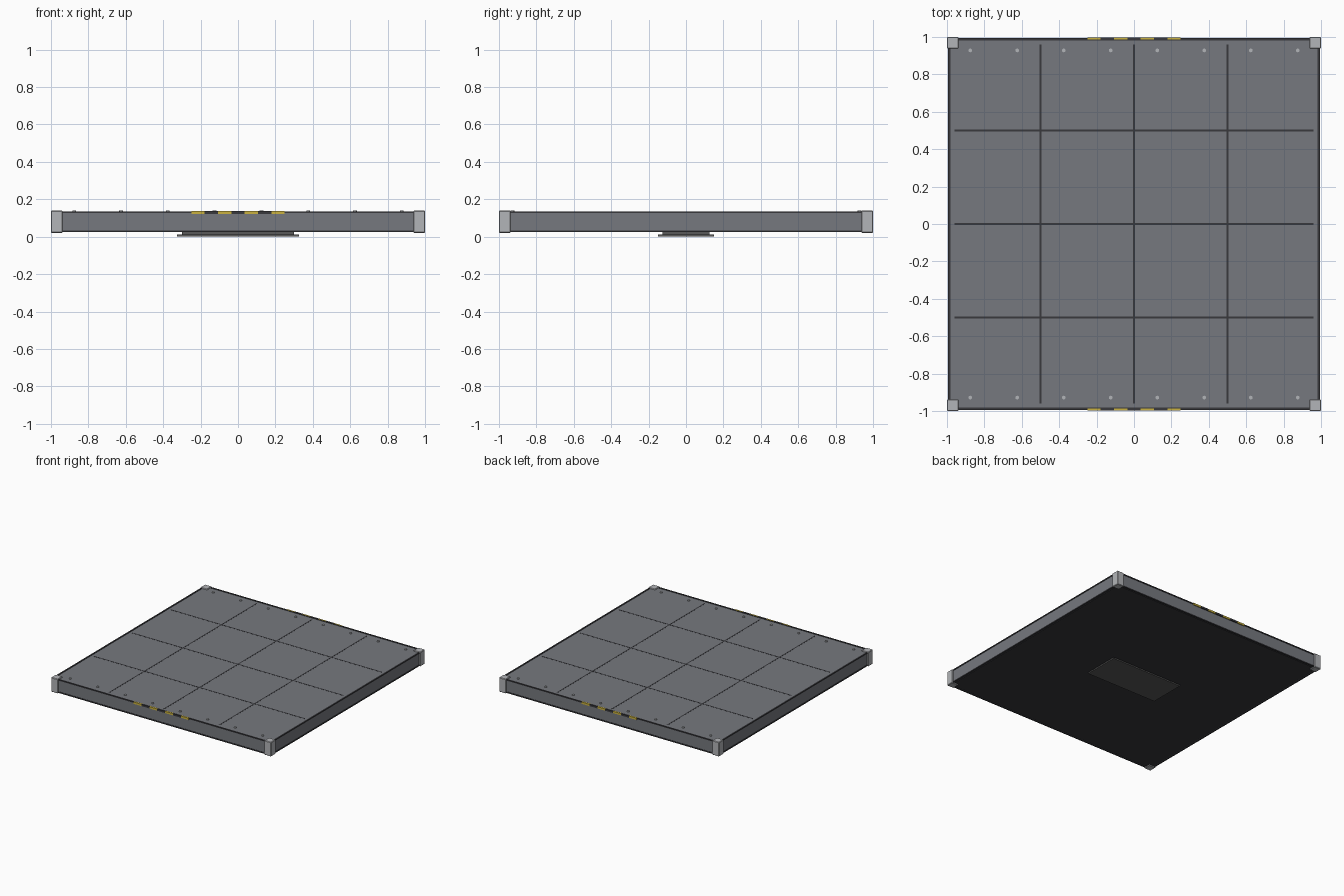
import bpy

if "Cube" in bpy.data.objects:
    bpy.data.objects.remove(bpy.data.objects["Cube"])

def material(name, col):
    m = bpy.data.materials.new(name)
    m.diffuse_color = (*col, 1)
    m.use_nodes = True
    m.node_tree.nodes["Principled BSDF"].inputs["Base Color"].default_value = m.diffuse_color
    return m

panel = material("panel_grey", (0.18, 0.19, 0.21))
dark = material("dark_grey", (0.04, 0.04, 0.045))
light = material("light_grey", (0.45, 0.46, 0.48))
plate = material("plate_grey", (0.1, 0.1, 0.1))
yellow = material("yellow", (0.6, 0.45, 0.05))

def box(name, x, y, z, mat, bevel=0):
    """Box from (min, max) ranges on each axis."""
    c = [(r[0] + r[1]) / 2 for r in (x, y, z)]
    bpy.ops.mesh.primitive_cube_add(size=1, location=c)
    o = bpy.context.object
    o.name = name
    o.scale = [r[1] - r[0] for r in (x, y, z)]
    bpy.ops.object.transform_apply(location=False, rotation=False, scale=True)
    o.data.materials.append(mat)
    if bevel:
        b = o.modifiers.new("bevel", 'BEVEL')
        b.width, b.segments = bevel, 1
    return o

def span(c, w):
    return (c - w / 2, c + w / 2)

# main slab with dark underside sheet
box("floor_slab", (-.99, .99), (-.99, .99), (.03, .132), panel)
box("underside_sheet", (-.975, .975), (-.975, .975), (.027, .031), dark)

# edge trim along top and bottom of all four sides
for s in (-1, 1):
    for label, z in (("top", .131), ("bottom", .03)):
        box(f"{label}_trim_x", (-.96, .96), span(s * .988, .012), span(z, .009), dark)
        box(f"{label}_trim_y", span(s * .988, .012), (-.96, .96), span(z, .009), dark)

# corner blocks: post plus wider caps
for sx in (-1, 1):
    for sy in (-1, 1):
        box("corner_post", span(sx * .969, .062), span(sy * .969, .062), (.021, .139), light, .004)

# seams between deck panels
for p in (-.5, 0, .5):
    box("deck_seam_x", (-.96, .96), span(p, .01), (.13, .1328), dark)
    box("deck_seam_y", span(p, .01), (-.96, .96), (.13, .1327), dark)

# bolt heads along front and back edges
for sy in (-1, 1):
    for i in range(8):
        bpy.ops.mesh.primitive_cylinder_add(vertices=12, radius=.01, depth=.01,
                                            location=(-.875 + i * .25, sy * .928, .134))
        bolt = bpy.context.object
        bolt.name = "deck_bolt"
        bolt.data.materials.append(light)
        bpy.ops.object.shade_smooth_by_angle()

# hazard stripes, alternating yellow and dark, front and back
for sy in (-1, 1):
    for i in range(7):
        box("hazard_stripe", span((i - 3) * .0714, .0714), span(sy * .992, .012),
            (.121, .1362), dark if i % 2 else yellow)

# stepped mounting plate underneath
box("mount_spacer", (-.3, .3), (-.125, .125), (.01, .03), plate)
box("mount_plate", (-.325, .325), (-.15, .15), (0, .011), plate)
